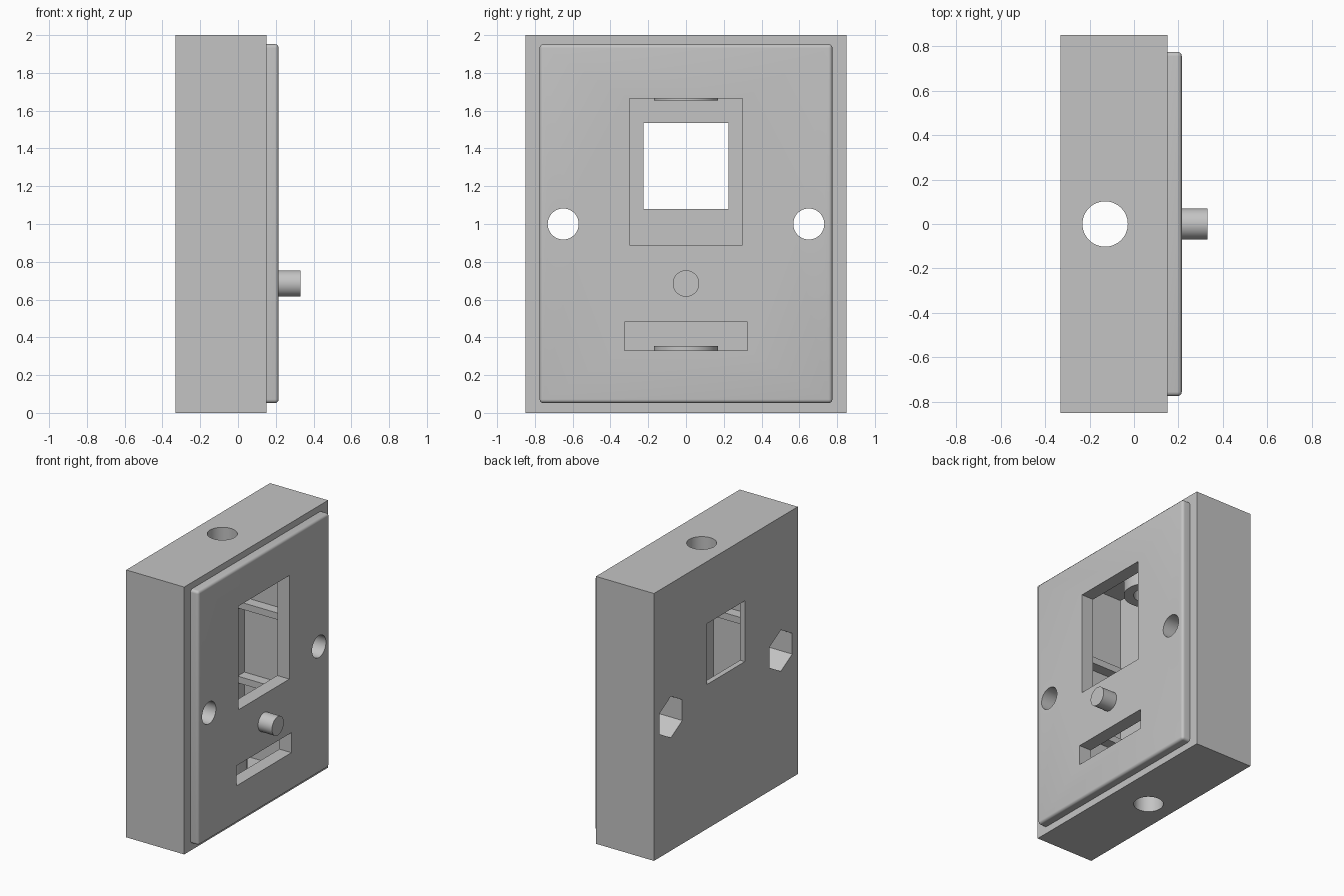
import bpy
import math
from mathutils import Vector

old = bpy.data.objects.get("Cube")
if old:
    bpy.data.objects.remove(old, do_unlink=True)

grey = bpy.data.materials.new("plain_grey")
grey.use_nodes = True
COLOUR = (0.55, 0.55, 0.55, 1)
grey.diffuse_color = COLOUR
grey.node_tree.nodes["Principled BSDF"].inputs["Base Color"].default_value = COLOUR


def finish(name):
    ob = bpy.context.object
    ob.name = name
    ob.data.materials.append(grey)
    return ob


def block(name, x, y, z):
    """Box spanning three (low, high) ranges."""
    bpy.ops.mesh.primitive_cube_add(size=1)
    ob = finish(name)
    for v in ob.data.vertices:
        v.co = Vector([(lo + hi) / 2 + c * (hi - lo)
                       for c, (lo, hi) in zip(v.co, (x, y, z))])
    return ob


def rod(name, start, end, radius, sides=64):
    """Prism or cylinder between two points."""
    start, end = Vector(start), Vector(end)
    axis = end - start
    bpy.ops.mesh.primitive_cylinder_add(vertices=sides, radius=radius, depth=axis.length)
    ob = finish(name)
    ob.data.transform(axis.to_track_quat('Z', 'Y').to_matrix().to_4x4())
    for v in ob.data.vertices:
        v.co += (start + end) / 2
    return ob


def combine(target, others, operation):
    for other in others:
        mod = target.modifiers.new("combine", 'BOOLEAN')
        mod.operation = operation
        mod.solver = 'EXACT'
        mod.object = other
        bpy.context.view_layer.objects.active = target
        bpy.ops.object.modifier_apply(modifier=mod.name)
        bpy.data.objects.remove(other, do_unlink=True)


def smooth(ob):
    bpy.ops.object.select_all(action='DESELECT')
    ob.select_set(True)
    bpy.context.view_layer.objects.active = ob
    bpy.ops.object.shade_smooth_by_angle(angle=math.radians(30))


BACK, SEAM, FACE = -0.33, 0.15, 0.215
INNER = (-0.29, 0.115)
SIDE, BOLT_Z, PORT_X = 0.49, 1.0, -0.13


def face_cutters(x):
    """Display opening, slot and bolt holes."""
    cutters = [block("display_cutter", x, (-0.3, 0.3), (0.89, 1.665)),
               block("slot_cutter", x, (-0.325, 0.325), (0.33, 0.48))]
    for y in (-0.65, 0.65):
        cutters.append(rod("bolt_cutter", (-0.1, y, BOLT_Z), (0.4, y, BOLT_Z), 0.082))
    return cutters


# Hollow housing
housing = block("housing", (BACK, SEAM), (-0.85, 0.85), (0, 2))
combine(housing, [block("cavity", INNER, (-SIDE, SIDE), (0.11, 1.89))], 'DIFFERENCE')

# Port bosses, and ribs on the inner side walls
additions = [rod("lower_boss", (PORT_X, 0, 0.05), (PORT_X, 0, 0.355), 0.17),
             rod("upper_boss", (PORT_X, 0, 1.655), (PORT_X, 0, 1.95), 0.17)]
for s in (-1, 1):
    y = tuple(sorted((s * 0.41, s * 0.52)))
    for z in (0.71, 1.27):
        additions.append(block("rib", (-0.31, 0.13), y, (z - 0.025, z + 0.025)))
combine(housing, additions, 'UNION')

# Ports, rear window, nut pockets and face openings
cutters = [rod("port_cutter", (PORT_X, 0, -0.1), (PORT_X, 0, 2.1), 0.102),
           block("window_cutter", (-0.4, -0.25), (-0.225, 0.225), (1.08, 1.535))]
for y in (-0.65, 0.65):
    nut = rod("nut_cutter", (0, 0, -0.4), (0, 0, 0), 0.155, 6)
    # Local Y of the prism becomes world Z, so a corner points up
    for v in nut.data.vertices:
        a, b, depth = v.co
        v.co = (depth, y + a, BOLT_Z + b)
    # The mapping is a rotation, so the normals stay outward
    nut.data.update()
    cutters.append(nut)
cutters += face_cutters((0.05, 0.3))
combine(housing, cutters, 'DIFFERENCE')
smooth(housing)

# Raised face plate with rounded front edges and corners
plate = block("face_plate", (SEAM, FACE), (-0.775, 0.775), (0.052, 1.952))
bevel = plate.modifiers.new("rounding", 'BEVEL')
bevel.width = 0.02
bevel.segments = 5
bevel.limit_method = 'WEIGHT'
weights = plate.data.attributes.new("bevel_weight_edge", 'FLOAT', 'EDGE')
for e in plate.data.edges:
    on_seam = all(plate.data.vertices[i].co.x < SEAM + 0.01 for i in e.vertices)
    weights.data[e.index].value = 0.0 if on_seam else 1.0
bpy.context.view_layer.objects.active = plate
bpy.ops.object.modifier_apply(modifier=bevel.name)
combine(plate, face_cutters((0.05, 0.3)), 'DIFFERENCE')
smooth(plate)

# Push button
button = rod("push_button", (INNER[1], 0, 0.685), (0.33, 0, 0.685), 0.07)
smooth(button)
